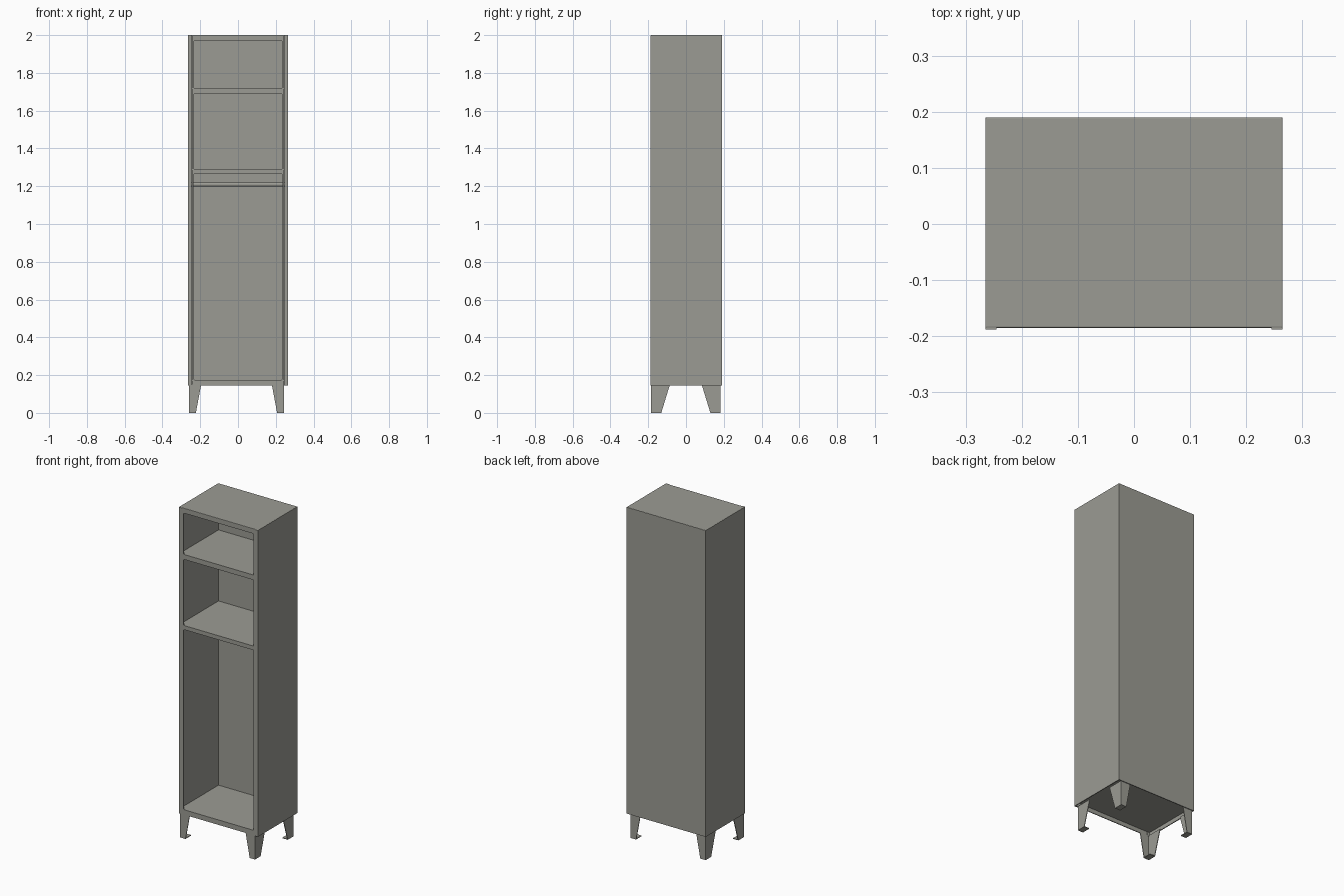
import bpy, bmesh, math

old = bpy.data.objects.get("Cube")
if old:
    bpy.data.objects.remove(old, do_unlink=True)

# One painted-metal colour
paint = bpy.data.materials.new("warm_grey_metal")
paint.use_nodes = True
colour = (0.33, 0.33, 0.295, 1)
paint.diffuse_color = colour
paint.node_tree.nodes["Principled BSDF"].inputs["Base Color"].default_value = colour

# Overall sizes
W, FRONT, BACK, BASE, TOP = 0.265, -0.185, 0.19, 0.145, 2.0
SHEET = 0.005
OPEN_X = 0.235
LEG_SHIFT = -0.008


def add_mesh(name, bm):
    bmesh.ops.recalc_face_normals(bm, faces=bm.faces)
    mesh = bpy.data.meshes.new(name)
    bm.to_mesh(mesh)
    bm.free()
    return link(name, mesh)


def link(name, mesh):
    mesh.materials.clear()
    mesh.materials.append(paint)
    obj = bpy.data.objects.new(name, mesh)
    bpy.context.collection.objects.link(obj)
    return obj


def box(name, x, y, z, bevel=0):
    bm = bmesh.new()
    bmesh.ops.create_cube(bm, size=1)
    for v in bm.verts:
        v.co = [r[0] if c < 0 else r[1] for c, r in zip(v.co, (x, y, z))]
    obj = add_mesh(name, bm)
    if bevel:
        mod = obj.modifiers.new("folded_edges", "BEVEL")
        mod.width, mod.segments = bevel, 2
    return obj


def rounded_rect(x, z0, z1, r):
    corners = ((x - r, z1 - r), (r - x, z1 - r), (r - x, z0 + r), (x - r, z0 + r))
    return [(cx + r * math.cos(a), cz + r * math.sin(a))
            for i, (cx, cz) in enumerate(corners)
            for a in [math.pi / 2 * (i + k / 3) for k in range(4)]]


def front_plate(name, loops, y0, y1):
    curve = bpy.data.curves.new(name, "CURVE")
    curve.dimensions, curve.fill_mode = "2D", "BOTH"
    curve.extrude = (y1 - y0) / 2
    for pts in loops:
        spline = curve.splines.new("POLY")
        spline.points.add(len(pts) - 1)
        for p, (x, z) in zip(spline.points, pts):
            p.co = (x, z, 0, 1)
        spline.use_cyclic_u = True
    temp = bpy.data.objects.new(name + "_outline", curve)
    bpy.context.collection.objects.link(temp)
    graph = bpy.context.evaluated_depsgraph_get()
    mesh = bpy.data.meshes.new_from_object(temp.evaluated_get(graph))
    bpy.data.objects.remove(temp, do_unlink=True)
    obj = link(name, mesh)
    obj.rotation_euler.x = math.pi / 2
    obj.location.y = (y0 + y1) / 2
    return obj


# Outer shell of folded sheet
box("top_panel", (-W, W), (FRONT, BACK), (TOP - SHEET, TOP), 0.002)
box("back_panel", (-W, W), (BACK - SHEET, BACK), (BASE, TOP - 0.001))
for side, s in (("left", 1), ("right", -1)):
    box(side + "_side_panel", sorted((s * (W - SHEET), s * W)),
        (FRONT - 0.001, BACK), (BASE, TOP - 0.001))
    box(side + "_front_flange", sorted((s * 0.245, s * W)),
        (FRONT - 0.003, FRONT + 0.006), (BASE, TOP - 0.001))

# Front frame with three openings
openings = ((0.175, 1.265), (1.29, 1.69), (1.72, 1.97))
outline = [(-0.244, BASE), (0.244, BASE), (0.244, TOP - 0.002), (-0.244, TOP - 0.002)]
front_plate("front_frame",
            [outline] + [rounded_rect(OPEN_X, a, b, 0.006) for a, b in openings],
            FRONT, FRONT + SHEET)

# Floor and shelves sit level with the bottom of each opening
for name, (z, _) in zip(("floor", "lower_shelf", "upper_shelf"), openings):
    box(name, (SHEET - W, W - SHEET), (FRONT + 0.004, BACK - SHEET), (z - SHEET, z))

# Hanging rail under the lower shelf
bm = bmesh.new()
bmesh.ops.create_cone(bm, cap_ends=True, segments=24, radius1=0.011, radius2=0.011,
                      depth=2 * (W - SHEET))
rail = add_mesh("hanging_rail", bm)
rail.rotation_euler.y = math.pi / 2
rail.location = (0, 0, 1.209)
bpy.ops.object.select_all(action="DESELECT")
rail.select_set(True)
bpy.context.view_layer.objects.active = rail
bpy.ops.object.shade_smooth_by_angle()


# Folded corner legs, tapered on both inner edges, closed by a foot plate
def leg(name, sx, sy):
    ox = sx * 0.251 + LEG_SHIFT
    oy = 0.182 if sy > 0 else -0.184
    t = 0.004
    rings = []
    bm = bmesh.new()
    for z, w, d in ((0, 0.036, 0.053), (0.15, 0.064, 0.099)):
        profile = ((0, 0), (w, 0), (w, t), (t, t), (t, d), (0, d))
        rings.append([bm.verts.new((ox - sx * a, oy - sy * b, z)) for a, b in profile])
    bm.faces.new(rings[0])
    bm.faces.new(rings[1])
    for i in range(6):
        j = (i + 1) % 6
        bm.faces.new((rings[0][i], rings[0][j], rings[1][j], rings[1][i]))
    add_mesh(name + "_leg", bm)
    box(name + "_foot_plate", sorted((ox, ox - sx * 0.036)),
        sorted((oy, oy - sy * 0.053)), (0, t))


for end, sy in (("front", -1), ("back", 1)):
    for side, sx in (("left", 1), ("right", -1)):
        leg(end + "_" + side, sx, sy)
